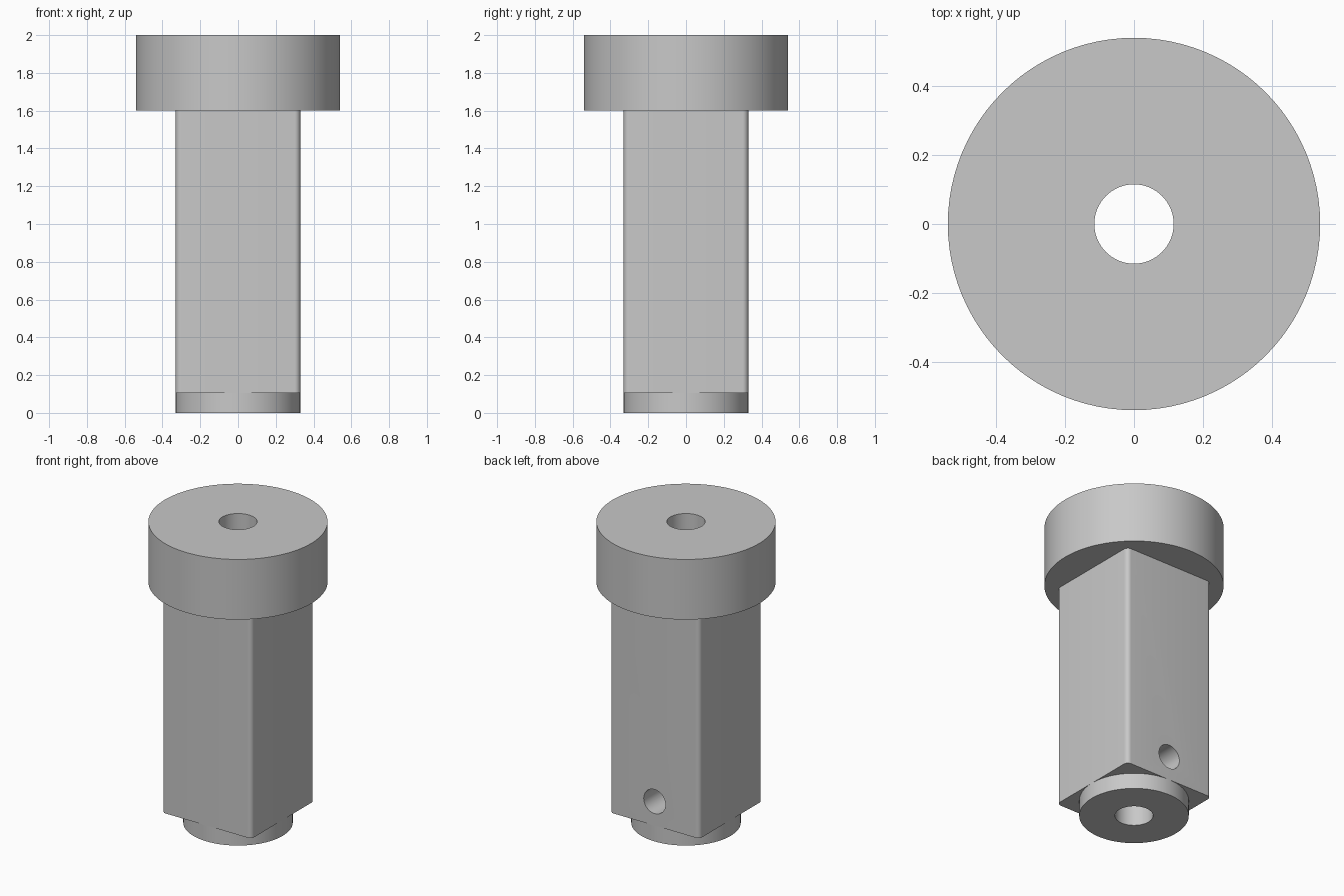
import bpy, bmesh, math

cube = bpy.data.objects.get("Cube")
if cube:
    bpy.data.objects.remove(cube, do_unlink=True)

BORE, COLLAR, HEAD = 0.115, 0.33, 0.54   # radii
SHAFT_LOW, SHAFT_TOP, TOP = 0.105, 1.6, 2.0

metal = bpy.data.materials.new("plain grey")
grey = (0.58, 0.58, 0.58, 1)
metal.diffuse_color = grey
metal.use_nodes = True
metal.node_tree.nodes["Principled BSDF"].inputs["Base Color"].default_value = grey


def cylinder(name, radius, low, high, sides=96):
    bpy.ops.mesh.primitive_cylinder_add(vertices=sides, radius=radius, depth=high - low,
                                        location=(0, 0, (low + high) / 2))
    ob = bpy.context.object
    ob.name = name
    return ob


def rounded_shaft(name, half, low, high, corner):
    bpy.ops.mesh.primitive_cube_add(size=1, location=(0, 0, (low + high) / 2))
    ob = bpy.context.object
    ob.name = name
    bm = bmesh.new()
    bm.from_mesh(ob.data)
    bmesh.ops.scale(bm, vec=(2 * half, 2 * half, high - low), verts=bm.verts)
    upright = [e for e in bm.edges if abs(e.verts[0].co.z - e.verts[1].co.z) > 0.1]
    bmesh.ops.bevel(bm, geom=upright, offset=corner, segments=8, profile=0.5, affect='EDGES')
    bm.to_mesh(ob.data)
    bm.free()
    return ob


def cut(ob, cutter):
    mod = ob.modifiers.new("hole", 'BOOLEAN')
    mod.operation = 'DIFFERENCE'
    mod.solver = 'EXACT'
    mod.object = cutter
    bpy.context.view_layer.objects.active = ob
    bpy.ops.object.modifier_apply(modifier=mod.name)


# Parts
head = cylinder("round_head", HEAD, SHAFT_TOP, TOP)
shaft = rounded_shaft("square_shaft", COLLAR, SHAFT_LOW, SHAFT_TOP, 0.03)
collar = cylinder("bottom_collar", COLLAR, 0, SHAFT_LOW)

# Cutters: the full-length bore, and a cross hole from the back into the bore
bore = cylinder("bore_cutter", BORE, -0.5, TOP + 0.5, 64)
cross = cylinder("cross_hole_cutter", 0.08, 0, 0.5, 48)
cross.rotation_euler.x = math.radians(90)
cross.location = (0, 0.25, 0.265)
for cutter in (bore, cross):
    cutter.hide_render = True
bpy.context.view_layer.update()

for part in (head, shaft, collar):
    cut(part, bore)
cut(shaft, cross)
for cutter in (bore, cross):
    bpy.data.objects.remove(cutter, do_unlink=True)

# Finish
for part in (head, shaft, collar):
    part.data.materials.clear()
    part.data.materials.append(metal)
    bpy.ops.object.select_all(action='DESELECT')
    part.select_set(True)
    bpy.context.view_layer.objects.active = part
    bpy.ops.object.shade_smooth_by_angle(angle=math.radians(30))
